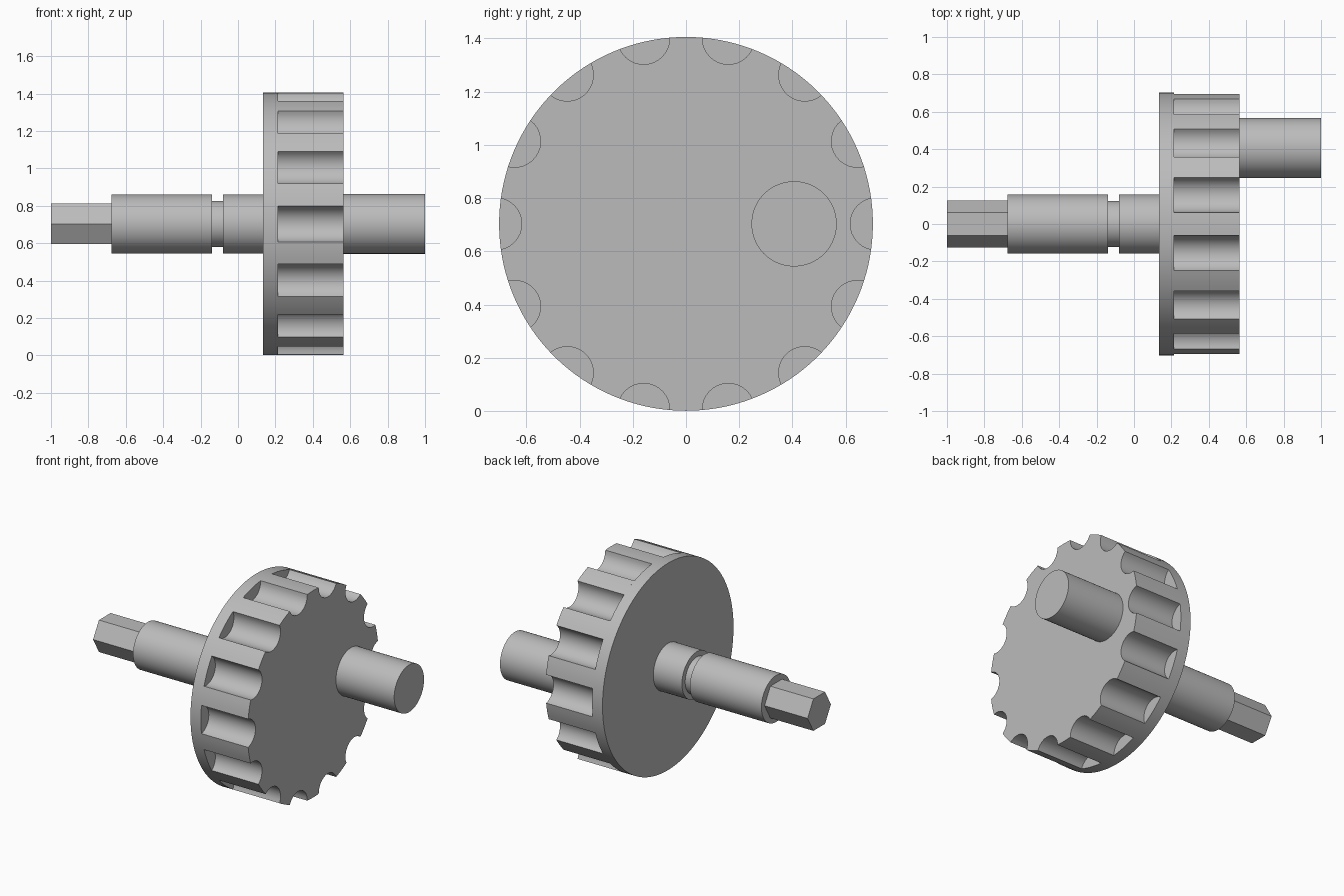
import bpy, bmesh
from math import sin, cos, asin, acos, pi, radians

if "Cube" in bpy.data.objects:
    bpy.data.objects.remove(bpy.data.objects["Cube"], do_unlink=True)

AXIS_Z = 0.703
WHEEL_R = 0.702
NOTCHES, NOTCH_R, NOTCH_DIST = 14, 0.098, 0.715

steel = bpy.data.materials.new("plain grey metal")
steel.use_nodes = True
grey = (0.5, 0.5, 0.5, 1)
steel.diffuse_color = grey
steel.node_tree.nodes["Principled BSDF"].inputs["Base Color"].default_value = grey


def circle(radius, sides=96, y=0.0):
    return [(y + radius * cos(2 * pi * i / sides), radius * sin(2 * pi * i / sides))
            for i in range(sides)]


def loft(name, sections):
    """Join equal-length (y, z) outlines placed along x, closing both ends."""
    bm = bmesh.new()
    rings = [[bm.verts.new((x, y, z + AXIS_Z)) for y, z in outline]
             for x, outline in sections]
    for a, b in zip(rings, rings[1:]):
        for i in range(len(a)):
            j = (i + 1) % len(a)
            bm.faces.new((a[i], a[j], b[j], b[i]))
    bm.faces.new(rings[0])
    bm.faces.new(rings[-1])
    bmesh.ops.recalc_face_normals(bm, faces=bm.faces)
    mesh = bpy.data.meshes.new(name)
    bm.to_mesh(mesh)
    bm.free()
    obj = bpy.data.objects.new(name, mesh)
    bpy.context.collection.objects.link(obj)
    mesh.materials.append(steel)
    bpy.ops.object.select_all(action='DESELECT')
    obj.select_set(True)
    bpy.context.view_layer.objects.active = obj
    bpy.ops.object.shade_smooth_by_angle(angle=radians(30))
    return obj


def notched_outline(arc_steps=14, land_steps=4):
    """Circle with round scallops cut evenly around its rim."""
    # Where the notch circle crosses the rim
    half = acos((WHEEL_R**2 + NOTCH_DIST**2 - NOTCH_R**2) / (2 * WHEEL_R * NOTCH_DIST))
    sweep = asin(WHEEL_R * sin(half) / NOTCH_R)
    if NOTCH_DIST < WHEEL_R * cos(half):
        sweep = pi - sweep
    pitch = 2 * pi / NOTCHES
    points = []
    for k in range(NOTCHES):
        mid = k * pitch
        for i in range(arc_steps + 1):
            t = mid + pi + sweep - 2 * sweep * i / arc_steps
            points.append((NOTCH_DIST * cos(mid) + NOTCH_R * cos(t),
                           NOTCH_DIST * sin(mid) + NOTCH_R * sin(t)))
        for i in range(1, land_steps):
            t = mid + half + (pitch - 2 * half) * i / land_steps
            points.append((WHEEL_R * cos(t), WHEEL_R * sin(t)))
    return points


# Wheel: plain flange and scalloped body
loft("wheel_flange", [(0.135, circle(WHEEL_R, 140)), (0.213, circle(WHEEL_R, 140))])
scallops = notched_outline()
loft("scalloped_wheel", [(0.213, scallops), (0.563, scallops)])

# Shaft with a retaining groove
shaft, groove = circle(0.158), circle(0.123)
loft("grooved_shaft", [(-0.677, shaft), (-0.14, shaft), (-0.14, groove),
                       (-0.08, groove), (-0.08, shaft), (0.135, shaft)])

# Hexagonal drive end
hexagon = circle(0.125, 6)
loft("hex_drive", [(-1.0, hexagon), (-0.677, hexagon)])

# Off-centre crank pin
pin = circle(0.16, y=0.406)
loft("crank_pin", [(0.563, pin), (1.0, pin)])
